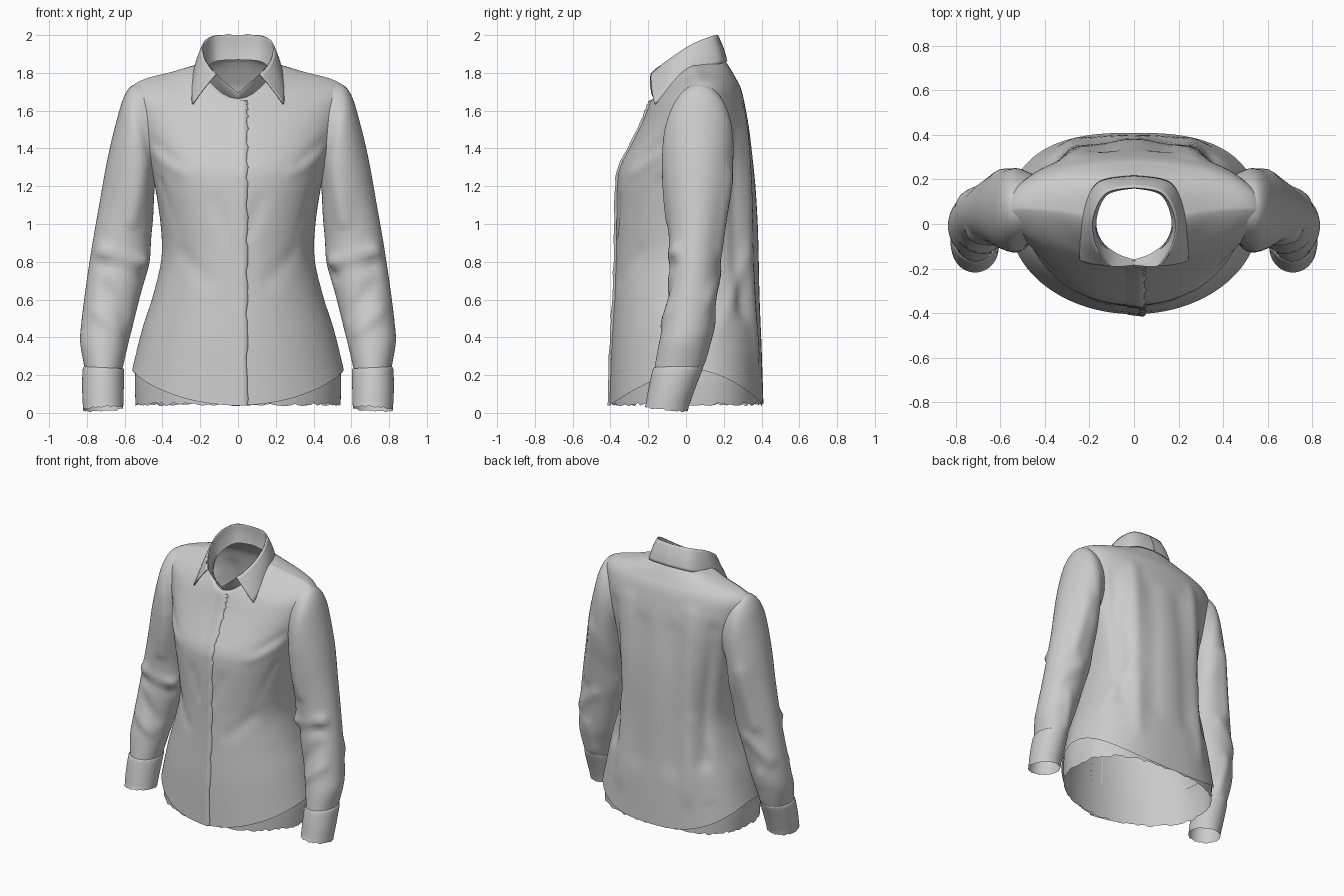
import bpy, bmesh, math, random
from mathutils import Vector

random.seed(4)


def spline(rows, steps):
    """Catmull-Rom interpolation through rows of numbers."""
    out = []
    for i in range(len(rows) - 1):
        a, b, c, d = (rows[max(i - 1, 0)], rows[i], rows[i + 1],
                      rows[min(i + 2, len(rows) - 1)])
        for k in range(steps):
            t = k / steps
            out.append([0.5 * (2 * q + (r - p) * t + (2 * p - 5 * q + 4 * r - s) * t * t
                               + (3 * q - p - 3 * r + s) * t ** 3)
                        for p, q, r, s in zip(a, b, c, d)])
    out.append(list(rows[-1]))
    return out


def crease(bm, folds):
    """Push the cloth in or out along soft line segments, the same on both sides."""
    bm.normal_update()
    for v in bm.verts:
        p, move = Vector((abs(v.co.x), v.co.y, v.co.z)), 0
        for a, b, width, depth in folds:
            a, b = Vector(a), Vector(b)
            t = max(0, min(1, (p - a).dot(b - a) / (b - a).length_squared))
            move += depth * math.exp(-((p - a.lerp(b, t)).length / width) ** 2)
        v.co += v.normal * move


def loft(name, rows, closed=True, mirror=False, folds=(), hole=None, thick=0):
    bm = bmesh.new()
    grid = [[bm.verts.new(p) for p in row] for row in rows]
    n = len(grid[0])
    for r0, r1 in zip(grid, grid[1:]):
        for j in range(n if closed else n - 1):
            k = (j + 1) % n
            bm.faces.new((r0[j], r0[k], r1[k], r1[j]))
    crease(bm, folds)
    if hole:
        bmesh.ops.delete(bm, context='FACES',
                         geom=[f for f in bm.faces if hole(f.calc_center_median())])
    me = bpy.data.meshes.new(name)
    bm.to_mesh(me)
    bm.free()
    for p in me.polygons:
        p.use_smooth = True
    ob = bpy.data.objects.new(name, me)
    bpy.context.collection.objects.link(ob)
    if thick:
        m = ob.modifiers.new("thickness", 'SOLIDIFY')
        m.thickness, m.offset = thick, 0
    if mirror:
        ob.modifiers.new("mirror", 'MIRROR').merge_threshold = 0.002
    return ob


def spow(v, e):
    return math.copysign(abs(v) ** e, v)


def body_ring(r, n=128, scale=1.0):
    """Closed body section with its own front, side and back heights."""
    w, yf, yb, ys, zf, zs, zb, nf, nb = r
    pts = []
    for i in range(n):
        c, s = math.cos(math.tau * i / n), math.sin(math.tau * i / n)
        e, depth, z = (2 / nb, yb - ys, zb) if s > 0 else (2 / nf, ys - yf, zf)
        pts.append((scale * w * spow(c, e), ys + scale * depth * spow(s, e),
                    zs + (z - zs) * abs(s) ** 1.5))
    return pts


def tube_ring(r, n=48):
    """Sleeve section spanning an outer and an inner point."""
    xo, zo, xi, zi, yf, yb = r
    pts = []
    for i in range(n):
        c, s = math.cos(math.tau * i / n), math.sin(math.tau * i / n)
        pts.append(((xo + xi) / 2 + c * (xo - xi) / 2, (yf + yb) / 2 + s * (yb - yf) / 2,
                    (zo + zi) / 2 + c * (zo - zi) / 2))
    return pts


# Body: width, front y, back y, side y, front z, side z, back z, front and back roundness
body = [
    (.560, -.405, .410, .02, .04, .23, .045, 2.0, 2.6),
    (.505, -.395, .400, .02, .35, .45, .35, 2.0, 2.6),
    (.450, -.380, .390, .02, .60, .62, .60, 2.0, 2.6),
    (.405, -.372, .385, .03, .82, .82, .82, 2.0, 2.6),
    (.410, -.370, .380, .03, 1.0, 1.0, 1.0, 2.1, 2.6),
    (.440, -.365, .368, .03, 1.2, 1.2, 1.2, 2.2, 2.6),
    (.470, -.350, .353, .03, 1.30, 1.32, 1.35, 2.1, 2.6),
    (.520, -.295, .335, .04, 1.41, 1.48, 1.50, 1.9, 2.5),
    (.565, -.240, .310, .05, 1.52, 1.64, 1.64, 1.7, 2.3),
    (.570, -.215, .290, .06, 1.58, 1.715, 1.72, 1.6, 2.1),
    (.500, -.200, .265, .07, 1.62, 1.765, 1.77, 1.6, 2.0),
    (.350, -.190, .230, .06, 1.645, 1.805, 1.83, 1.7, 2.0),
    (.220, -.180, .200, .04, 1.66, 1.84, 1.87, 1.9, 2.0),
    (.175, -.165, .175, .02, 1.665, 1.82, 1.88, 1.9, 2.0)]
body_path = spline(body, 6)
body_folds = [
    ((.48, -.14, 1.44), (.34, -.28, 1.33), .03, -.022),
    ((.46, -.16, 1.37), (.30, -.32, 1.27), .035, .014),
    ((.42, -.15, 1.22), (.34, -.26, .95), .03, -.008),
    ((.30, -.25, .85), (.16, -.35, .70), .04, -.008),
    ((.12, -.36, 1.12), (.05, -.37, .95), .04, -.008),
    ((.27, .36, .30), (.26, .32, 1.60), .05, .014),
    ((.36, .30, .55), (.38, .24, 1.50), .05, -.018),
    ((.14, .39, .50), (.12, .34, 1.45), .07, -.012),
    ((.46, .15, .40), (.30, .34, .85), .04, .010)]
loft("shirt_body", [body_ring(r) for r in body_path], folds=body_folds,
     hole=lambda p: abs(p.x) > .4 and ((p.y - .06) / .12) ** 2 + ((p.z - 1.48) / .17) ** 2 < 1)

# Inner tail below the curved hem, with a frayed lower edge
tail = []
for z, w in ((.30, .540), (.23, .553), (.14, .556), (.04, .552)):
    ring = body_ring((w, -.40, .408, .02, z, z, z, 2.0, 2.6), scale=.983)
    if z == .04:
        ring = [(x, y, z + random.uniform(-.004, .014)) for x, y, z in ring]
    tail.append(ring)
loft("inner_tail", tail)

# Button placket: a raised strip following the front profile
placket = []
for i, r in enumerate(body_path[:70]):
    y, z = r[1], r[4]
    wob = .004 * math.sin(i * 1.1) + .003 * math.sin(i * 2.3)
    placket.append([(-.045, y + .004, z), (-.02, y - .004, z), (.02, y - .009, z),
                    (.043 + wob, y - .011 + wob / 2, z), (.05 + wob, y + .003, z)])
loft("button_placket", placket, closed=False)

# Sleeves: outer x z, inner x z, front y, back y
sleeve = [
    (.500, 1.745, .400, 1.27, -.08, .22), (.562, 1.732, .430, 1.24, -.10, .24),
    (.605, 1.670, .440, 1.20, -.12, .25), (.642, 1.550, .445, 1.13, -.125, .25),
    (.690, 1.350, .450, 1.03, -.115, .24), (.735, 1.100, .460, .92, -.095, .21),
    (.775, .870, .470, .79, -.090, .185), (.805, .670, .515, .63, -.100, .165),
    (.830, .470, .560, .45, -.125, .145), (.835, .370, .585, .35, -.145, .12),
    (.815, .250, .610, .24, -.165, .09), (.812, .200, .615, .20, -.170, .07)]
sleeve_folds = [
    ((.74, -.06, .86), (.50, -.04, .80), .035, -.022),
    ((.72, -.08, .79), (.50, -.02, .73), .035, .016),
    ((.58, -.10, .52), (.74, -.11, .70), .035, .014),
    ((.62, -.13, .42), (.78, -.10, .56), .03, -.012),
    ((.52, -.08, 1.32), (.56, -.10, 1.02), .04, -.014),
    ((.60, .22, 1.25), (.68, .18, .85), .04, -.014),
    ((.62, .16, .75), (.78, .13, .60), .04, -.014),
    ((.70, .14, .50), (.68, .10, .28), .03, -.010)]
loft("sleeve", [tube_ring(r) for r in spline(sleeve, 7)], mirror=True, folds=sleeve_folds)

# Cuffs
cuff = [(.815, .245, .608, .235, -.168, .09), (.823, .225, .603, .22, -.178, .085),
        (.825, .120, .605, .12, -.200, .045), (.820, .015, .608, .025, -.218, .010)]
cuff_rows = [tube_ring(r) for r in spline(cuff, 4)]
cuff_rows[-1] = [(x, y, z - .10 * (y + .10) + random.uniform(-.004, .004))
                 for x, y, z in cuff_rows[-1]]
loft("cuff", cuff_rows, mirror=True)

# Collar: rails from the centre back round to the front
fold_rail = [(0, .165, 2.0), (.125, .14, 1.995), (.185, .03, 1.95),
             (.175, -.09, 1.87), (.115, -.185, 1.795)]
fall_rail = [(0, .215, 1.86), (.16, .185, 1.85), (.230, .06, 1.80),
             (.248, -.06, 1.725), (.240, -.165, 1.635)]
stand_rail = [(0, .160, 1.87), (.12, .13, 1.86), (.168, .02, 1.81),
              (.148, -.07, 1.74), (.08, -.13, 1.69), (.0, -.16, 1.655)]


def strip(a, b, bulge, n=8):
    """Band between two rails, bowed away from the neck."""
    rows = []
    for p, q in zip(spline(a, 8), spline(b, 8)):
        p, q = Vector(p), Vector(q)
        out = Vector((p.x, p.y, 0)).normalized()
        rows.append([p.lerp(q, i / n) + out * bulge * math.sin(math.pi * i / n)
                     for i in range(n + 1)])
    for p in rows[0]:
        p.x = 0
    return rows


loft("collar_fall", strip(fold_rail, fall_rail, .006), closed=False, mirror=True, thick=.008)
loft("collar_stand", strip(fold_rail + [(.0, -.185, 1.695)], stand_rail, .004),
     closed=False, mirror=True)
